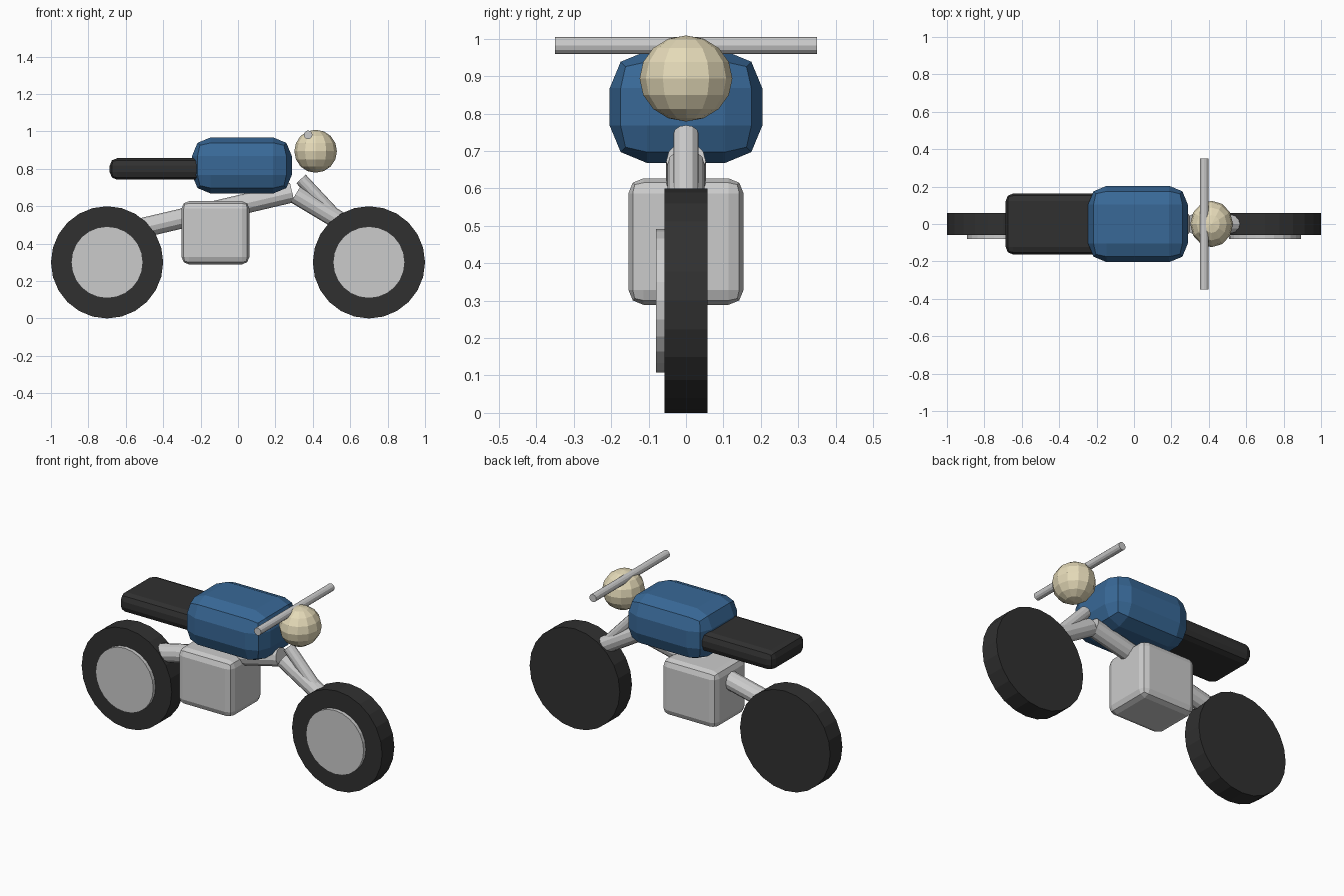
import bpy, math
from mathutils import Vector

if "Cube" in bpy.data.objects:
    bpy.data.objects.remove(bpy.data.objects["Cube"])


def material(name, rgb):
    m = bpy.data.materials.new(name)
    m.diffuse_color = (*rgb, 1)
    m.use_nodes = True
    m.node_tree.nodes["Principled BSDF"].inputs["Base Color"].default_value = m.diffuse_color
    return m


RUBBER = material("rubber", (0.03, 0.03, 0.03))
BLUE = material("blue_paint", (0.04, 0.14, 0.31))
CREAM = material("cream_glass", (0.78, 0.70, 0.48))


def finish(name, mat=None):
    ob = bpy.context.object
    ob.name = name
    if mat:
        ob.data.materials.append(mat)
    return ob


def box(name, lo, hi, bevel, mat=None):
    """Bevelled box between two corners."""
    lo, hi = Vector(lo), Vector(hi)
    bpy.ops.mesh.primitive_cube_add(size=1, location=(lo + hi) / 2)
    ob = finish(name, mat)
    ob.scale = hi - lo
    bpy.ops.object.transform_apply(location=False, rotation=False, scale=True)
    mod = ob.modifiers.new("bevel", 'BEVEL')
    mod.width = bevel
    mod.segments = 2
    return ob


def tube(name, a, b, radius, sides=12, mat=None):
    """Capped cylinder from point a to point b."""
    a, b = Vector(a), Vector(b)
    d = b - a
    bpy.ops.mesh.primitive_cylinder_add(
        vertices=sides, radius=radius, depth=d.length, location=(a + b) / 2,
        rotation=d.to_track_quat('Z', 'Y').to_euler())
    return finish(name, mat)


# wheels, with a hub disc on the front side only
for label, x in (("rear", -0.70), ("front", 0.70)):
    tube(label + "_tyre", (x, -0.058, 0.3), (x, 0.058, 0.3), 0.3, 24, RUBBER)
    tube(label + "_hub", (x, -0.08, 0.3), (x, 0.0, 0.3), 0.192, 24)

# frame tubes and fork
tube("frame_spine", (-0.62, 0, 0.459), (0.29, 0, 0.673), 0.053)
tube("frame_front_tube", (0.308, 0, 0.663), (0.60, 0, 0.488), 0.05)
tube("fork", (0.337, 0, 0.746), (0.66, 0, 0.40), 0.034)

# body
box("engine", (-0.302, -0.154, 0.289), (0.061, 0.154, 0.627), 0.04)
box("fuel_tank", (-0.246, -0.204, 0.668), (0.288, 0.204, 0.968), 0.10, BLUE)
box("seat", (-0.686, -0.163, 0.742), (-0.16, 0.163, 0.857), 0.04, RUBBER)

# handlebar and headlight
tube("handlebar", (0.375, -0.35, 0.982), (0.375, 0.35, 0.982), 0.023)
bpy.ops.mesh.primitive_uv_sphere_add(segments=12, ring_count=8, radius=1,
                                     location=(0.415, 0, 0.894))
headlight = finish("headlight", CREAM)
headlight.scale = (0.114, 0.124, 0.115)
